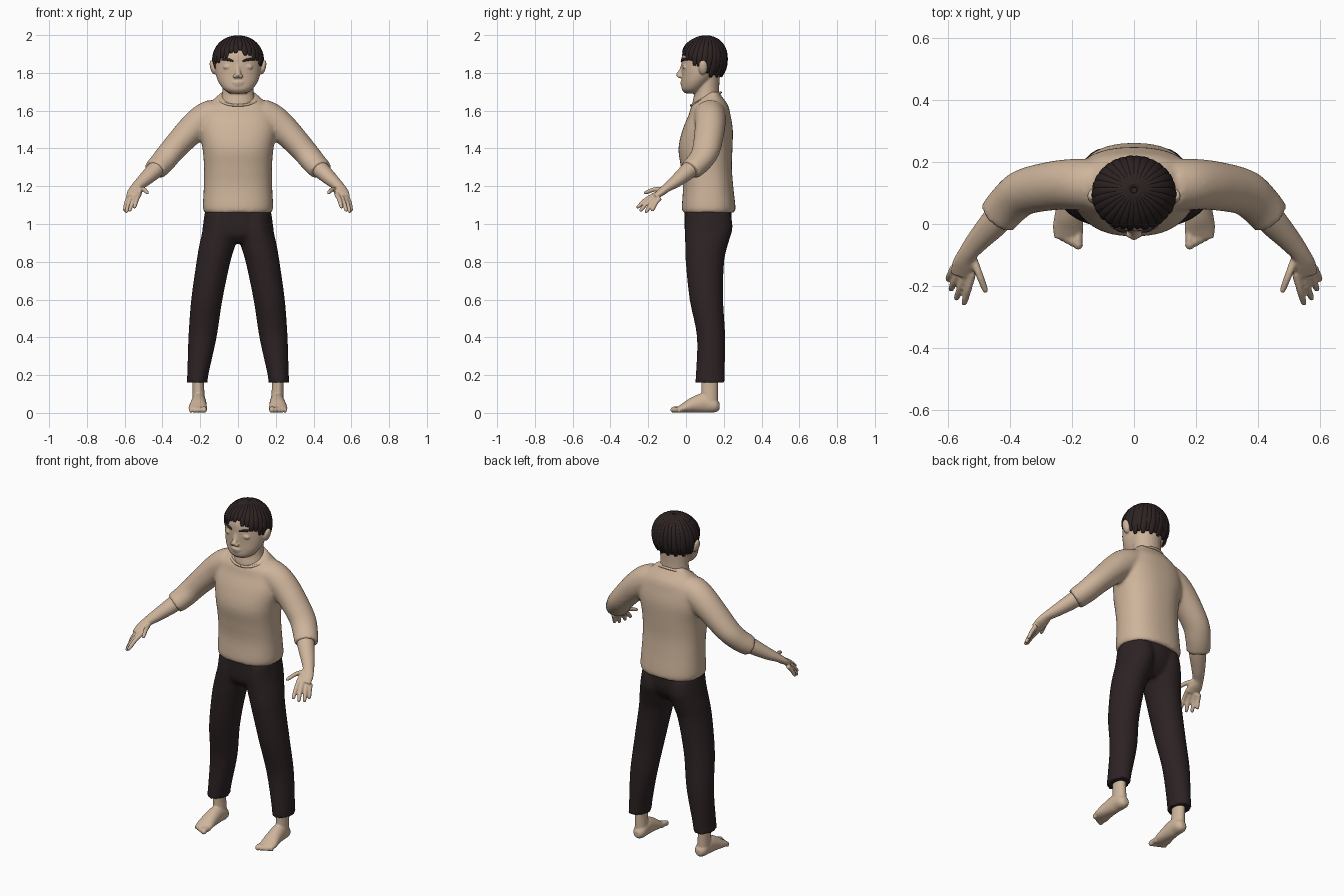
import bpy, bmesh, math
from mathutils import Vector, Matrix

cube = bpy.data.objects.get("Cube")
if cube:
    bpy.data.objects.remove(cube)


def material(name, rgb):
    m = bpy.data.materials.new(name)
    m.use_nodes = True
    m.diffuse_color = (*rgb, 1)
    m.node_tree.nodes["Principled BSDF"].inputs["Base Color"].default_value = (*rgb, 1)
    return m


SKIN = material("skin tan", (0.62, 0.46, 0.33))
CLOTH = material("shirt tan", (0.62, 0.46, 0.33))
DARK = material("trouser dark brown", (0.026, 0.016, 0.017))
HAIR = material("hair dark brown", (0.026, 0.016, 0.016))


def spline(pts, sub):
    """Catmull-Rom through stations of (x, y, z, width radius, depth radius)."""
    out = []
    for i in range(len(pts) - 1):
        p = [pts[max(i - 1, 0)], pts[i], pts[i + 1], pts[min(i + 2, len(pts) - 1)]]
        for k in range(sub):
            t = k / sub
            out.append([b + t / 2 * (c - a + t * (2 * a - 5 * b + 4 * c - d + t * (3 * (b - c) + d - a)))
                        for a, b, c, d in zip(*p)])
    return out + [list(pts[-1])]


def loft(bm, pts, flat=False, side=1, centre=None, n=24, sub=4, power=1.0):
    """Skin elliptical rings along stations; flat keeps every ring level."""
    st = spline(pts, sub)
    pos = [Vector(s[:3]) for s in st]
    rings = []
    for i, s in enumerate(st):
        u, v = Vector((1, 0, 0)), Vector((0, 1, 0))
        if not flat:
            t = (pos[min(i + 1, len(st) - 1)] - pos[max(i - 1, 0)]).normalized()
            ref = pos[i] - Vector(centre) if centre else Vector((0, 0, 1))
            u = t.cross(ref).normalized()
            v = u.cross(t)
        ring = []
        for k in range(n):
            a = 2 * math.pi * k / n
            ca, sa = math.cos(a), math.sin(a)
            co = pos[i] + u * s[3] * math.copysign(abs(ca) ** power, ca) \
                + v * s[4] * math.copysign(abs(sa) ** power, sa)
            ring.append(bm.verts.new((co.x * side, co.y, co.z)))
        rings.append(ring)
    for r, q in zip(rings, rings[1:]):
        for k in range(n):
            bm.faces.new((r[k], r[(k + 1) % n], q[(k + 1) % n], q[k]))
    bm.faces.new(rings[0])
    bm.faces.new(rings[-1])


def ball(bm, loc, size, tilt=0.0):
    bmesh.ops.create_uvsphere(bm, u_segments=20, v_segments=12, radius=1, matrix=Matrix.Translation(loc)
                              @ Matrix.Rotation(tilt, 4, 'Y') @ Matrix.Diagonal((*size, 1)))


def finish(bm, name, mat, voxel=0, smooth=4):
    bmesh.ops.recalc_face_normals(bm, faces=bm.faces)
    me = bpy.data.meshes.new(name)
    bm.to_mesh(me)
    bm.free()
    me.materials.append(mat)
    me.shade_smooth()
    ob = bpy.data.objects.new(name, me)
    bpy.context.collection.objects.link(ob)
    if voxel:
        r = ob.modifiers.new("blend", 'REMESH')
        r.mode, r.voxel_size, r.use_smooth_shade = 'VOXEL', voxel, True
        s = ob.modifiers.new("soften", 'SMOOTH')
        s.factor, s.iterations = 0.5, smooth
    return ob


# Shirt: torso and both sleeves blended into one surface
bm = bmesh.new()
loft(bm, [(0, .12, 1.06, .178, .137), (0, .12, 1.09, .186, .142), (0, .117, 1.2, .181, .133),
          (0, .108, 1.3, .18, .135), (0, .103, 1.4, .188, .143), (0, .115, 1.5, .205, .133),
          (0, .125, 1.58, .195, .11), (0, .127, 1.63, .16, .095), (0, .138, 1.68, .108, .048),
          (0, .15, 1.7, .088, .026)], flat=True, n=40, power=0.85)
for s in (1, -1):
    loft(bm, [(.12, .125, 1.58, .085, .085), (.18, .128, 1.552, .083, .085), (.25, .125, 1.495, .08, .077),
              (.35, .105, 1.388, .075, .066), (.4, .068, 1.327, .07, .061), (.44, .022, 1.285, .066, .056)], side=s)
finish(bm, "shirt", CLOTH, .01, 6)

# Collar: thin rolled edge sloping down to the front
bm = bmesh.new()
loft(bm, [(.103 * math.sin(a), .105 - .078 * math.cos(a), 1.662 - .034 * math.cos(a), .007, .007)
          for a in [i * math.pi / 8 for i in range(17)]], n=8)
finish(bm, "shirt_collar", CLOTH)

# Trousers: hips and two tapering legs
bm = bmesh.new()
loft(bm, [(0, .116, 1.1, .17, .125), (0, .116, 1.0, .185, .125), (0, .108, .94, .185, .108),
          (0, .106, .9, .12, .07)], flat=True, n=40)
for s in (1, -1):
    loft(bm, [(.216, .128, .16, .058, .08), (.213, .128, .2, .056, .077), (.188, .133, .4, .075, .075),
              (.165, .108, .6, .083, .089), (.13, .1, .8, .09, .102), (.107, .11, .9, .096, .115),
              (.092, .12, .98, .092, .127), (.09, .118, 1.06, .084, .118)], flat=True, side=s)
finish(bm, "trousers", DARK, .01, 5)

# Bare feet with toes
for s, label in ((1, "left"), (-1, "right")):
    bm = bmesh.new()
    loft(bm, [(.212, .125, .22, .031, .044), (.21, .125, .13, .031, .044), (.207, .125, .05, .035, .045)],
         flat=True, side=s)
    loft(bm, [(.205, .178, .035, .016, .018), (.205, .155, .037, .035, .036), (.207, .1, .052, .039, .052),
              (.21, .04, .042, .044, .042), (.213, -.01, .026, .049, .026), (.213, -.045, .016, .044, .014)], side=s)
    for i in range(5):
        x, tip, r = .18 + .0175 * i, -.082 + .009 * i, .016 - .0015 * i
        loft(bm, [(x, -.02, .02, r, r), (x, (tip - .03) / 2, .019, r * .85, r), (x, tip + .012, r, r, r),
                  (x, tip, r, r * .5, r * .5)], side=s, n=12)
    finish(bm, label + "_foot", SKIN, .005, 3)

# Forearms and hands
fingers = [((.522, -.16, 1.158), (.55, -.262, 1.085)), ((.543, -.16, 1.15), (.575, -.245, 1.068)),
           ((.563, -.15, 1.142), (.593, -.215, 1.06)), ((.58, -.138, 1.138), (.602, -.182, 1.068)),
           ((.52, -.11, 1.185), (.477, -.222, 1.165))]
for s, label in ((1, "left"), (-1, "right")):
    bm = bmesh.new()
    loft(bm, [(.41, .05, 1.315, .048, .046), (.45, .005, 1.275, .047, .043), (.505, -.055, 1.225, .037, .033),
              (.538, -.098, 1.195, .031, .024), (.547, -.13, 1.17, .04, .021), (.553, -.165, 1.145, .04, .015)], side=s)
    for a, b in fingers:
        a, b = Vector(a), Vector(b)
        mid = a.lerp(b, .5) + Vector((0, 0, .008))
        loft(bm, [(*a, .013, .013), (*mid, .012, .012), (*a.lerp(b, .9), .01, .01), (*b, .005, .005)],
             side=s, n=12)
    finish(bm, label + "_forearm_and_hand", SKIN, .005, 3)

# Head, neck, nose, lips, eyelids and ears
bm = bmesh.new()
loft(bm, [(0, .035, 1.692, .045, .04), (0, .038, 1.712, .075, .06), (0, .052, 1.745, .1, .076),
          (0, .07, 1.785, .116, .093), (0, .085, 1.84, .123, .109), (0, .09, 1.9, .118, .11),
          (0, .092, 1.95, .09, .085), (0, .092, 1.975, .05, .05)], flat=True, n=32)
loft(bm, [(0, .115, 1.58, .11, .085), (0, .112, 1.64, .095, .078), (0, .11, 1.7, .083, .066),
          (0, .11, 1.8, .085, .07)], flat=True)
loft(bm, [(0, -.014, 1.85, .01, .01), (0, -.025, 1.815, .012, .012), (0, -.037, 1.79, .017, .016),
          (0, -.028, 1.775, .014, .01)], flat=True, n=16)
for s in (1, -1):
    ball(bm, (s * .015, -.034, 1.782), (.012, .012, .01))
    ball(bm, (s * .052, -.006, 1.833), (.027, .013, .013), s * .1)
    ball(bm, (s * .132, .09, 1.83), (.016, .024, .04), s * .25)
ball(bm, (0, -.022, 1.75), (.03, .009, .007))
ball(bm, (0, -.02, 1.738), (.026, .009, .008))
finish(bm, "head", SKIN, .005, 3)

# Eyebrows
bm = bmesh.new()
for s in (1, -1):
    loft(bm, [(.025, -.024, 1.862, .004, .004), (.05, -.018, 1.87, .006, .007), (.078, .004, 1.871, .005, .006),
              (.095, .024, 1.862, .003, .003)], side=s, n=10)
finish(bm, "eyebrows", HAIR)

# Hair: scalp cap trimmed at the hairline, covered by locks running down from the crown
C = Vector((0, .09, 1.872))
R = Vector((.126, .113, .117))


def hairline(a):
    """Height of the hair edge; a is the angle away from straight ahead."""
    a = abs(math.atan2(math.sin(a), math.cos(a))) / math.pi
    if a < .35:
        return 1.925 - .2 * a
    return 1.855 - .065 * min(1, (a - .35) / .25)


bm = bmesh.new()
ball(bm, C, R)
low = [f for f in bm.faces if f.calc_center_median().z
       < hairline(math.atan2(f.calc_center_median().x, C.y - f.calc_center_median().y)) + .01]
bmesh.ops.delete(bm, geom=low, context='FACES')
COUNT = 30
for i in range(COUNT):
    a = 2 * math.pi * (i + .5) / COUNT
    end = hairline(a) - (.012 if i % 2 else 0)
    last = math.acos(max(-.9, min(1, (end - C.z) / R.z)))
    path = []
    for k in range(6):
        f = k / 5
        p = .08 + (last - .08) * f
        swirl = a + .12 * math.sin(a) * (1 - f)
        spread = math.sin(p) if p < 1.57 else 1 - .35 * (1 - math.sin(p))
        width = .007 + .014 * math.sin(min(p, 1.57))
        taper = .35 if k == 5 else 1
        path.append((C.x + R.x * spread * math.sin(swirl),
                     C.y + .02 * (1 - f) - R.y * spread * math.cos(swirl),
                     C.z + R.z * math.cos(p), width * taper, .011 * taper))
    loft(bm, path, centre=C, n=10, sub=3)
finish(bm, "hair", HAIR)
